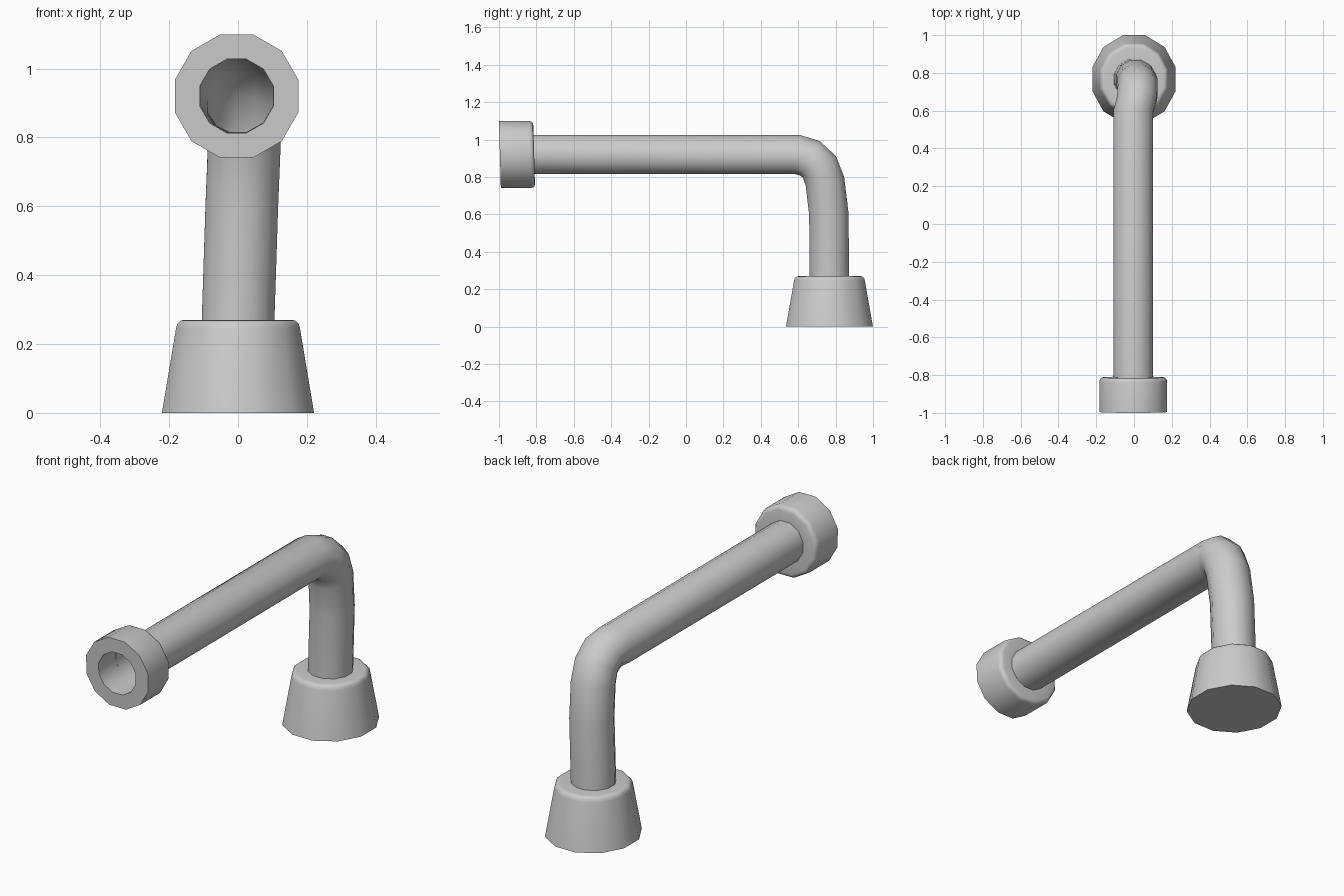
import bpy, bmesh
from math import cos, sin, pi, radians
from mathutils import Vector

if "Cube" in bpy.data.objects:
    bpy.data.objects.remove(bpy.data.objects["Cube"])

SIDES = 12
FLAT = cos(pi / SIDES)  # flat-to-flat radius -> corner radius


def ring(center, u, v, ru, rv):
    """Twelve-sided ring with flats facing the u and v axes."""
    pts = []
    for k in range(SIDES):
        a = (k + 0.5) * 2 * pi / SIDES
        pts.append(center + u * (ru / FLAT * cos(a)) + v * (rv / FLAT * sin(a)))
    return pts


def loft(name, rings, cap_start=False):
    bm = bmesh.new()
    loops = [[bm.verts.new(p) for p in r] for r in rings]
    for a, b in zip(loops, loops[1:]):
        for i in range(SIDES):
            j = (i + 1) % SIDES
            bm.faces.new((a[i], a[j], b[j], b[i]))
    if cap_start:
        bm.faces.new(loops[0])
    bmesh.ops.recalc_face_normals(bm, faces=bm.faces[:])
    mesh = bpy.data.meshes.new(name)
    bm.to_mesh(mesh)
    bm.free()
    ob = bpy.data.objects.new(name, mesh)
    bpy.context.collection.objects.link(ob)
    bpy.ops.object.select_all(action='DESELECT')
    bpy.context.view_layer.objects.active = ob
    ob.select_set(True)
    bpy.ops.object.shade_smooth_by_angle(angle=radians(42))
    return ob


X, Y, Z = Vector((1, 0, 0)), Vector((0, 1, 0)), Vector((0, 0, 1))

# Tapered base with a rounded top lip, slightly longer in depth
base_profile = [(0.221, 0), (0.180, 0.245), (0.176, 0.259),
                (0.167, 0.268), (0.155, 0.270), (0.100, 0.270)]
loft("base", [ring(Vector((0, 0.767, z)), X, Y, r, r * 1.052)
              for r, z in base_profile], cap_start=True)

# Hollow pipe: rises from the base, bends and runs to the front
path = [Vector(p) for p in [
    (0.0, 0.766, 0.26), (0.011, 0.764, 0.60), (0.018, 0.743, 0.775),
    (0.020, 0.714, 0.853), (0.016, 0.663, 0.900), (-0.004, 0.595, 0.920),
    (-0.004, -0.85, 0.920)]]
rings = []
for i, p in enumerate(path):
    before = (p - path[i - 1]).normalized() if i else None
    after = (path[i + 1] - p).normalized() if i < len(path) - 1 else None
    t = ((before or after) + (after or before)).normalized()
    t.x = 0
    t.normalize()
    rings.append(ring(p, X, X.cross(t), 0.1055, 0.1055))
loft("pipe", rings)

# End collar: rounded at the back, flat front, open bore
collar_profile = [(0.1055, -0.812), (0.158, -0.812), (0.169, -0.815),
                  (0.176, -0.822), (0.179, -0.835), (0.179, -0.995),
                  (0.107, -0.995), (0.107, -0.85)]
collar = loft("end_collar", [ring(Vector((-0.004, y, 0.92)), X, Z, r, r)
                             for r, y in collar_profile])
# The collar leans back very slightly
for v in collar.data.vertices:
    v.co.y -= (v.co.z - 0.92) * 0.028
